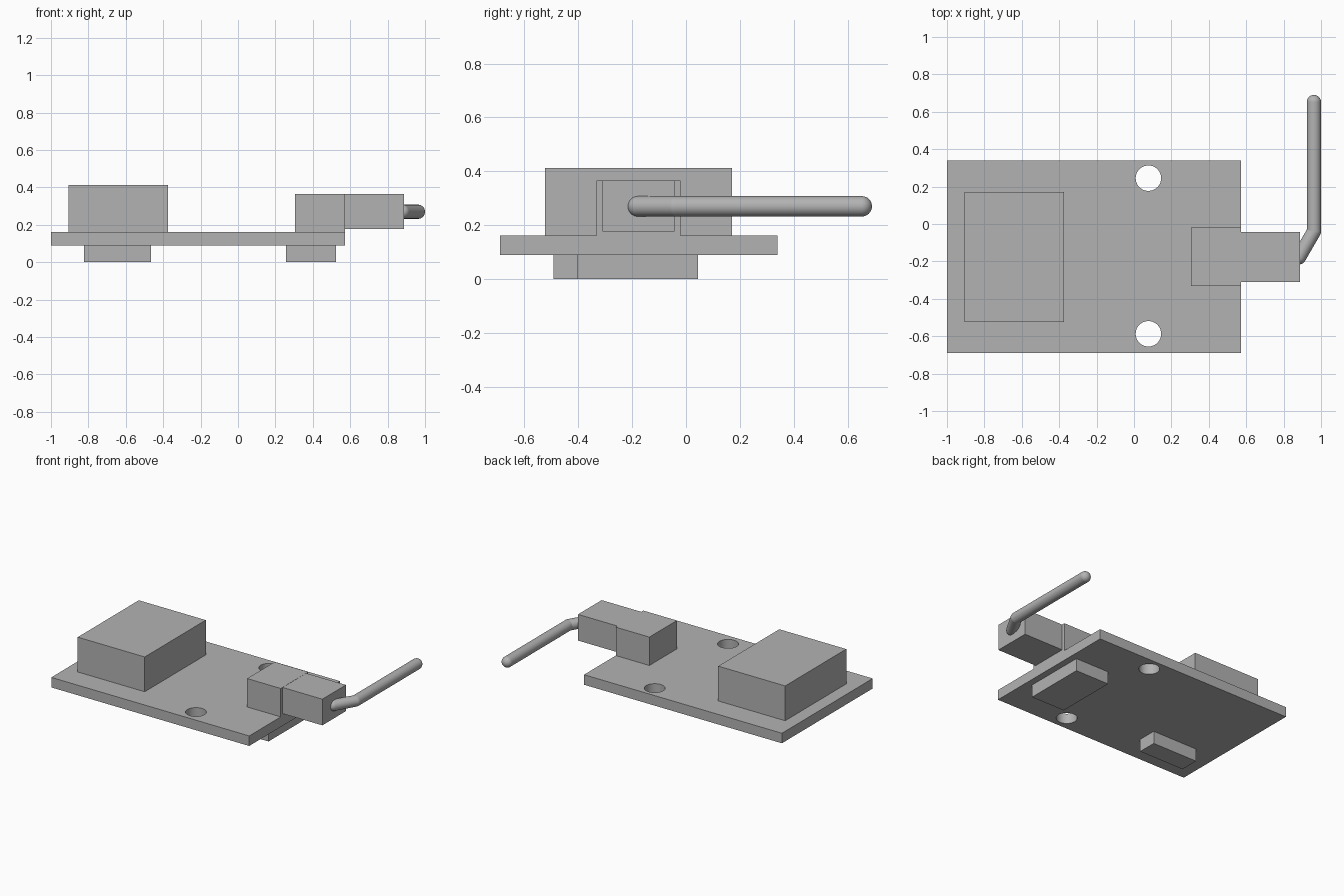
import bpy
import bmesh
from mathutils import Vector

old = bpy.data.objects.get("Cube")
if old:
    bpy.data.objects.remove(old, do_unlink=True)

grey = bpy.data.materials.new("plain_grey")
grey.use_nodes = True
colour = (0.45, 0.45, 0.45, 1)
grey.diffuse_color = colour
grey.node_tree.nodes["Principled BSDF"].inputs["Base Color"].default_value = colour


def finish(name, bm):
    mesh = bpy.data.meshes.new(name)
    bm.to_mesh(mesh)
    bm.free()
    mesh.materials.append(grey)
    obj = bpy.data.objects.new(name, mesh)
    bpy.context.collection.objects.link(obj)
    return obj


def box(name, x, y, z):
    """Box from (min, max) pairs on each axis."""
    bm = bmesh.new()
    bmesh.ops.create_cube(bm, size=1)
    for v in bm.verts:
        v.co = [lim[0] if c < 0 else lim[1] for c, lim in zip(v.co, (x, y, z))]
    return finish(name, bm)


def activate(obj):
    bpy.ops.object.select_all(action="DESELECT")
    obj.select_set(True)
    bpy.context.view_layer.objects.active = obj


# Circuit board with two drilled mounting holes
board = box("board", (-1, 0.572), (-0.69, 0.34), (0.09, 0.162))
for i, y in enumerate((-0.587, 0.245)):
    bm = bmesh.new()
    bmesh.ops.create_cone(bm, cap_ends=True, segments=48, radius1=0.068, radius2=0.068, depth=0.4)
    bmesh.ops.translate(bm, verts=bm.verts, vec=(0.077, y, 0.12))
    drill = finish(f"hole_cutter_{i + 1}", bm)
    drill.hide_render = True
    cut = board.modifiers.new("mounting_hole", "BOOLEAN")
    cut.operation = "DIFFERENCE"
    cut.solver = "EXACT"
    cut.object = drill
    activate(board)
    bpy.ops.object.modifier_apply(modifier=cut.name)
    bpy.data.objects.remove(drill, do_unlink=True)
activate(board)
bpy.ops.object.shade_smooth_by_angle()

# Components on the top face
box("large_component", (-0.907, -0.375), (-0.523, 0.17), (0.162, 0.412))
box("socket", (0.305, 0.572), (-0.332, -0.02), (0.162, 0.366))
box("plug", (0.572, 0.887), (-0.31, -0.042), (0.177, 0.365))

# Components on the underside
box("underside_block_right", (0.257, 0.525), (-0.403, 0.045), (0, 0.09))
box("underside_block_left", (-0.823, -0.465), (-0.492, -0.355), (0, 0.09))

# Bent wire: straight rods with round joints and ends
radius = 0.038
path = [Vector(p) for p in ((0.882, -0.178, 0.27), (0.962, -0.04, 0.27), (0.962, 0.652, 0.27))]
bm = bmesh.new()
for p in path:
    ball = bmesh.ops.create_uvsphere(bm, u_segments=32, v_segments=16, radius=radius)
    bmesh.ops.translate(bm, verts=ball["verts"], vec=p)
for a, b in zip(path, path[1:]):
    rod = bmesh.ops.create_cone(bm, cap_ends=False, segments=32, radius1=radius,
                                radius2=radius, depth=(b - a).length)
    turn = (b - a).to_track_quat("Z", "Y").to_matrix()
    bmesh.ops.rotate(bm, verts=rod["verts"], matrix=turn)
    bmesh.ops.translate(bm, verts=rod["verts"], vec=(a + b) / 2)
wire = finish("wire", bm)
activate(wire)
bpy.ops.object.shade_smooth_by_angle()
